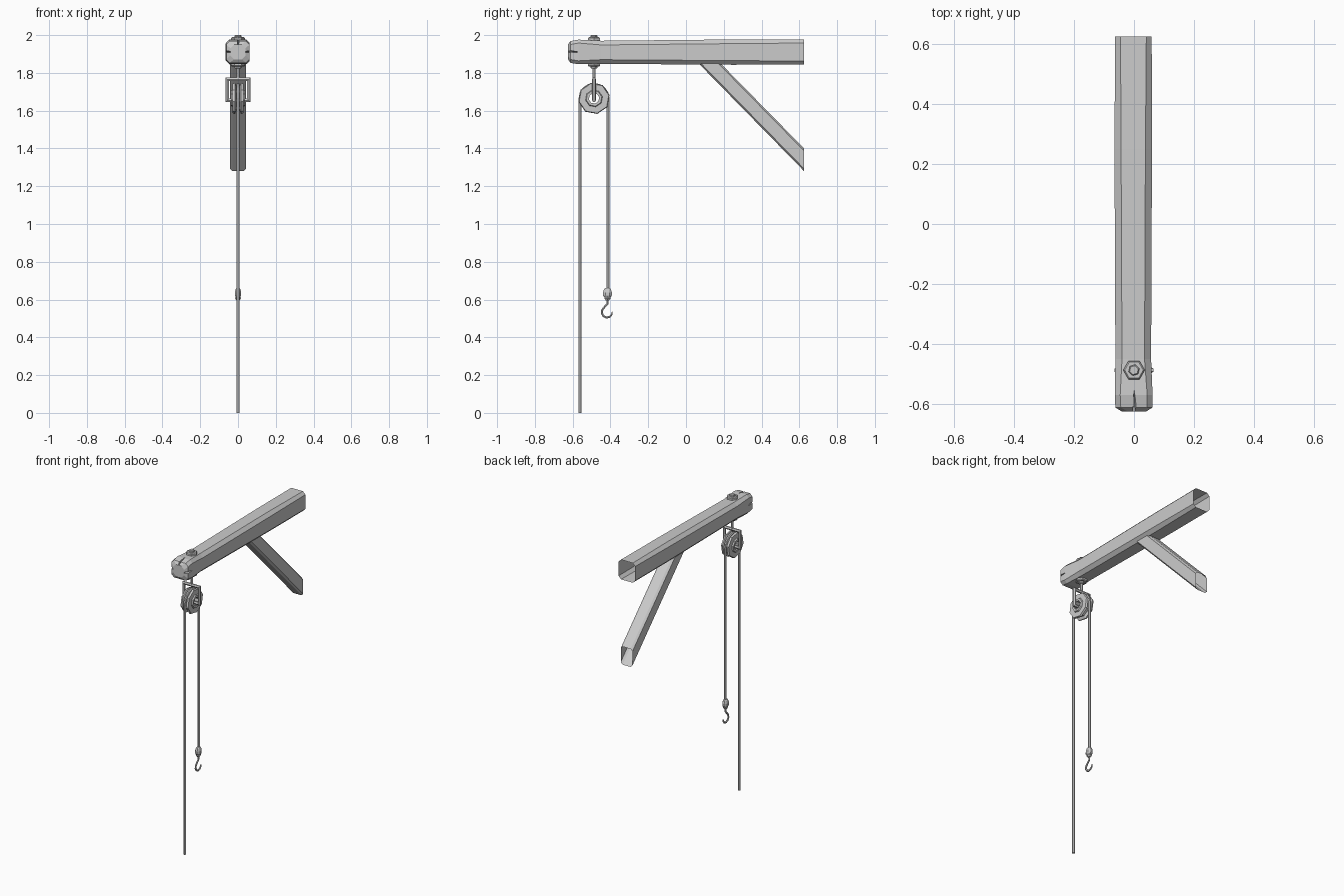
import bpy, bmesh
from math import sin, cos, pi, radians
from mathutils import Vector

if "Cube" in bpy.data.objects:
    bpy.data.objects.remove(bpy.data.objects["Cube"])

PY, PZ = -0.487, 1.665      # pulley centre


def loft(name, rings, caps=(True, True), closed=False):
    """Skin a list of equal-length point rings into a flat-shaded object."""
    bm = bmesh.new()
    vs = [[bm.verts.new(p) for p in ring] for ring in rings]
    n = len(rings[0])
    for i in range(len(vs) if closed else len(vs) - 1):
        a, b = vs[i], vs[(i + 1) % len(vs)]
        for k in range(n):
            bm.faces.new((a[k], a[(k + 1) % n], b[(k + 1) % n], b[k]))
    if not closed:
        if caps[0]:
            bm.faces.new(vs[0])
        if caps[1]:
            bm.faces.new(vs[-1])
    bmesh.ops.recalc_face_normals(bm, faces=bm.faces)
    me = bpy.data.meshes.new(name)
    bm.to_mesh(me)
    bm.free()
    ob = bpy.data.objects.new(name, me)
    bpy.context.collection.objects.link(ob)
    return ob


def lathe_z(name, profile, y, sides=6, sx=1.0, rot=0.0):
    """Revolve (r, z) points around a vertical axis at x=0, y."""
    return loft(name, [[(sx * r * cos(2 * pi * k / sides + rot), y + r * sin(2 * pi * k / sides + rot), z)
                        for k in range(sides)] for r, z in profile])


def tube(name, pts, radii, side, sides=6, closed=False):
    """Mitred tube along a planar path; side is the plane's normal."""
    pts = [Vector(p) for p in pts]
    side = Vector(side)
    n, rings = len(pts), []
    for i, p in enumerate(pts):
        prev = pts[i - 1] if (i > 0 or closed) else None
        nxt = pts[(i + 1) % n] if (i < n - 1 or closed) else None
        d0 = (p - prev).normalized() if prev is not None else (nxt - p).normalized()
        d1 = (nxt - p).normalized() if nxt is not None else d0
        t = (d0 + d1).normalized()
        across = t.cross(side) / max(t.dot(d0), 0.4)
        r = radii[i] if isinstance(radii, list) else radii
        rings.append([p + r * (cos(a) * across + sin(a) * side)
                      for a in (2 * pi * (k + 0.5) / sides for k in range(sides))])
    return loft(name, rings, closed=closed)


def octagon(x0, x1, z0, z1, c):
    """Rectangle with chamfered corners."""
    return [(x0 + c, z0), (x1 - c, z0), (x1, z0 + c), (x1, z1 - c),
            (x1 - c, z1), (x0 + c, z1), (x0, z1 - c), (x0, z0 + c)]


# Worn beam, slightly uneven along its length
stations = [(-0.625, -0.040, 0.040, 1.872, 1.950, 0.020),
            (-0.612, -0.062, 0.061, 1.853, 1.968, 0.018),
            (-0.570, -0.064, 0.062, 1.846, 1.976, 0.018),
            (-0.450, -0.062, 0.057, 1.848, 1.970, 0.022),
            (0.250, -0.065, 0.060, 1.843, 1.977, 0.022),
            (0.625, -0.063, 0.059, 1.845, 1.976, 0.018)]
beam = loft("beam", [[(x, y, z) for x, z in octagon(*s)] for y, *s in stations])

# Splits in the front end of the beam: wedges cut from top and sides
def wedge(tip, a, b, depth):
    tip, a, b, d = Vector(tip), Vector(a), Vector(b), Vector(depth)
    mid = (a + b) / 2
    m2 = tip.lerp(mid, 0.15)
    return loft("split_cutter", [[tip - d, a - d, b - d],
                                 [m2 + d, mid.lerp(a, 0.3) + d, mid.lerp(b, 0.3) + d]])

cutters = [wedge((0, -0.540, 1.975), (-0.014, -0.65, 1.975), (0.014, -0.65, 1.975), (0, 0, -0.025))]
for s in (-1, 1):
    cutters.append(wedge((s * 0.062, -0.555, 1.91), (s * 0.062, -0.65, 1.894),
                         (s * 0.062, -0.65, 1.926), (-s * 0.022, 0, 0)))
for c in cutters:
    bpy.context.view_layer.objects.active = beam
    m = beam.modifiers.new("split", 'BOOLEAN')
    m.operation, m.solver, m.object = 'DIFFERENCE', 'EXACT', c
    bpy.ops.object.modifier_apply(modifier=m.name)
    bpy.data.objects.remove(c)

# The wall end of the beam is open
bm = bmesh.new()
bm.from_mesh(beam.data)
bmesh.ops.delete(bm, geom=[f for f in bm.faces if all(v.co.y > 0.62 for v in f.verts)], context='FACES')
bm.to_mesh(beam.data)
bm.free()

# Diagonal brace, cut flush with beam and wall, open ends
sec = octagon(-0.043, 0.043, -0.06, 0.06, 0.013)
loft("brace", [[(x, 0.125 + t * 0.97, 1.85) for x, t in sec],
               [(x, 0.625, 1.34 + t) for x, t in sec]], caps=(False, False))

# Bolt plates and nuts above and below the beam
for name, z, s in (("top", 1.972, 1), ("bottom", 1.850, -1)):
    lathe_z(name + "_washer", [(0.036, z), (0.036, z + s * 0.012), (0.031, z + s * 0.017)], PY)
    lathe_z(name + "_nut", [(0.019, z + s * 0.016), (0.019, z + s * 0.024), (0.015, z + s * 0.028)], PY, rot=0.3)

# Hanger rod and square link passing through the wheel
lathe_z("hanger_rod", [(0.009, 1.765), (0.009, 1.84)], PY)
tube("hanger_link", [(-0.057, PY, 1.655), (0.057, PY, 1.655), (0.057, PY, 1.766), (-0.057, PY, 1.766)],
     0.010, (0, 1, 0), closed=True)

# Grooved eight-sided pulley wheel with hollow hub
prof = [(-0.036, 0.028), (-0.036, 0.042), (-0.028, 0.046), (-0.028, 0.080), (-0.016, 0.084), (-0.008, 0.066),
        (0.008, 0.066), (0.016, 0.084), (0.028, 0.080), (0.028, 0.046), (0.036, 0.042), (0.036, 0.028)]
loft("pulley_wheel", [[(x, PY + r * cos(a), PZ + r * sin(a))
                       for a in (2 * pi * k / 8 + radians(12) for k in range(8))] for x, r in prof], closed=True)

# Rope over the wheel
R = 0.074
arc = [(0, PY - R * cos(pi * k / 8), PZ + R * sin(pi * k / 8)) for k in range(9)]
tube("rope", [(0, PY - R, 0)] + arc + [(0, PY + R, 0.64)], 0.009, (1, 0, 0))

# Knot and collar holding the hook
HY = PY + R - 0.003
lathe_z("rope_knot", [(0.012, 0.662), (0.020, 0.654), (0.026, 0.638), (0.026, 0.622), (0.018, 0.612)],
        HY, sides=8, sx=0.7, rot=pi / 8)
lathe_z("hook_collar", [(0.017, 0.615), (0.019, 0.606), (0.010, 0.596)], HY, sx=0.8)

# Hook
angles = [90, 125, 160, 195, 230, 265, 300, 335, 365]
path = [(0, HY, 0.60), (0, HY, 0.578)] + [
    (0, HY - 0.002 + 0.028 * cos(radians(a)), 0.534 + 0.029 * sin(radians(a))) for a in angles[1:]]
tube("hook", path, [0.006, 0.006] + [0.0065] * 5 + [0.006, 0.005, 0.002], (1, 0, 0))
